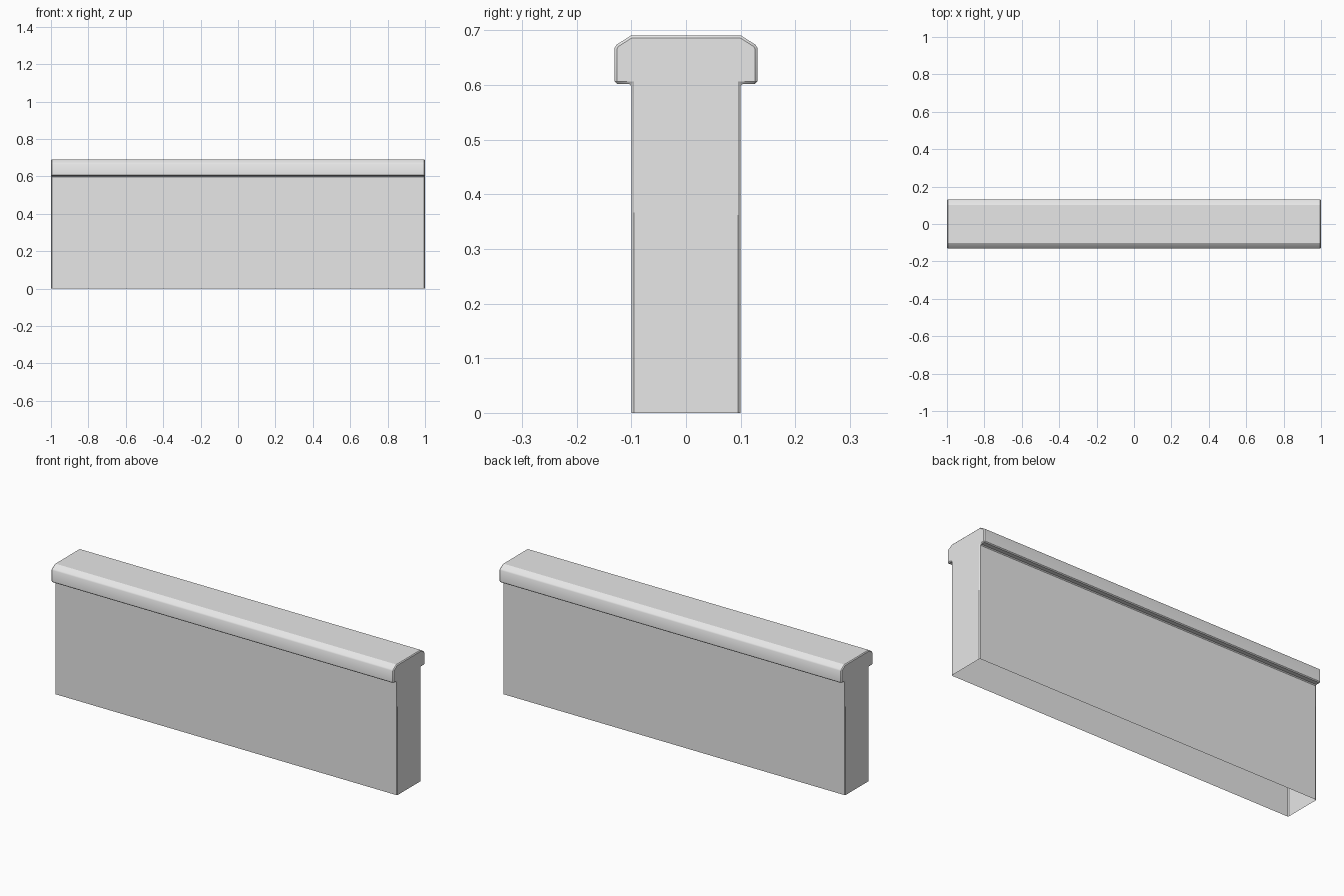
import bpy, bmesh, math

cube = bpy.data.objects.get("Cube")
if cube:
    bpy.data.objects.remove(cube, do_unlink=True)

# Single plain grey finish
grey = bpy.data.materials.new("plain_grey")
grey.use_nodes = True
colour = (0.8, 0.8, 0.8, 1)
grey.diffuse_color = colour
grey.node_tree.nodes["Principled BSDF"].inputs["Base Color"].default_value = colour

# Cross-section of wall and coping: one half as (y, z), then mirrored
half = [(0.1, 0), (0.1, 0.602), (0.131, 0.602), (0.131, 0.667),
        (0.127, 0.6735), (0.101, 0.69)]
profile = half + [(-y, z) for y, z in reversed(half)]

# Wall with coping: end caps joined by side strips, open underneath
bm = bmesh.new()
left, right = ([bm.verts.new((x, y, z)) for y, z in profile] for x in (1, -1))
bm.faces.new(left)
bm.faces.new(right[::-1])
for i in range(len(profile) - 1):
    bm.faces.new((left[i + 1], left[i], right[i], right[i + 1]))
mesh = bpy.data.meshes.new("wall_with_coping")
bm.to_mesh(mesh)
bm.free()
mesh.materials.append(grey)
wall = bpy.data.objects.new("wall_with_coping", mesh)
bpy.context.collection.objects.link(wall)

# Narrow bevel on the square corners
bevel = wall.modifiers.new("edge_bevel", 'BEVEL')
bevel.width = 0.0045
bevel.segments = 1
bevel.limit_method = 'ANGLE'
bevel.angle_limit = math.radians(40)

# Apply the bevel, then smooth only the rounded coping shoulders
bpy.ops.object.select_all(action='DESELECT')
wall.select_set(True)
bpy.context.view_layer.objects.active = wall
bpy.ops.object.modifier_apply(modifier=bevel.name)
bpy.ops.object.shade_smooth_by_angle(angle=math.radians(32))
